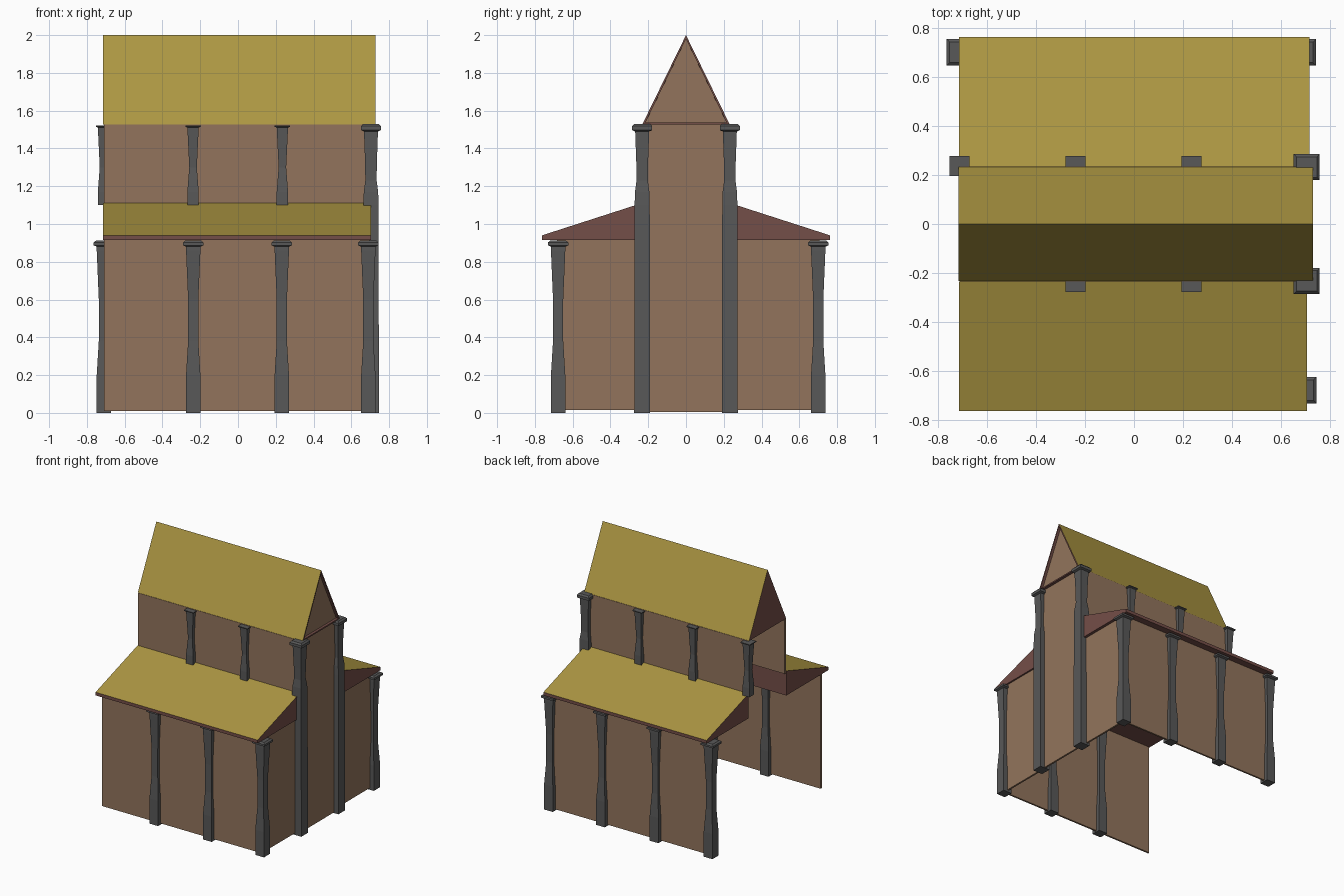
import bpy, bmesh

if "Cube" in bpy.data.objects:
    bpy.data.objects.remove(bpy.data.objects["Cube"])


def material(name, rgb):
    m = bpy.data.materials.new(name)
    m.diffuse_color = [((c / 255 + 0.055) / 1.055) ** 2.4 for c in rgb] + [1]
    m.use_nodes = True
    m.node_tree.nodes["Principled BSDF"].inputs["Base Color"].default_value = m.diffuse_color
    return m


WALL = material("wall_plaster", (146, 116, 92))
ROOF = material("roof_tiles", (172, 150, 66))
TRIM = material("roof_trim", (116, 78, 72))
STONE = material("column_stone", (88, 88, 88))


def finish(bm, name, mats):
    bmesh.ops.recalc_face_normals(bm, faces=bm.faces[:])
    me = bpy.data.meshes.new(name)
    bm.to_mesh(me)
    bm.free()
    for m in mats:
        me.materials.append(m)
    ob = bpy.data.objects.new(name, me)
    bpy.context.collection.objects.link(ob)
    return ob


# thin wall panel spanning min and max corners
def wall(name, lo, hi):
    bm = bmesh.new()
    bmesh.ops.create_cube(bm, size=1)
    for v in bm.verts:
        v.co = [(lo[i] + hi[i]) / 2 + v.co[i] * (hi[i] - lo[i]) for i in range(3)]
    finish(bm, name, [WALL])


# roof prism along x from a (y, z) section; slopes tiled, other faces trim
def roof(name, section, x0, x1, gable=False):
    bm = bmesh.new()
    a, b = [[bm.verts.new((x, y, z)) for y, z in section] for x in (x0, x1)]
    n = len(section)
    bm.faces.new(a)
    end = bm.faces.new(b)
    for i in range(n):
        j = (i + 1) % n
        bm.faces.new((a[i], a[j], b[j], b[i]))
    bmesh.ops.recalc_face_normals(bm, faces=bm.faces[:])
    for f in bm.faces:
        f.material_index = 0 if f.normal.z > 0.1 else 1
    if gable:  # recessed plaster panel framed by trim
        bmesh.ops.inset_region(bm, faces=[end], thickness=0.02)
        bmesh.ops.inset_region(bm, faces=[end], thickness=0.0005, depth=-0.02)
        end.material_index = 2
    finish(bm, name, [ROOF, TRIM, WALL])


# square column from a (half width, z) profile
def column(name, x, y, profile):
    bm = bmesh.new()
    rings = [[bm.verts.new((x + sx * h, y + sy * h, z))
              for sx, sy in ((-1, -1), (1, -1), (1, 1), (-1, 1))] for h, z in profile]
    for r, s in zip(rings, rings[1:]):
        for i in range(4):
            j = (i + 1) % 4
            bm.faces.new((r[i], r[j], s[j], s[i]))
    bm.faces.new(rings[0])
    bm.faces.new(rings[-1])
    finish(bm, name, [STONE])


AISLE = [(.038, 0), (.038, .2), (.027, .38), (.027, .6), (.038, .86), (.038, .88),
         (.054, .887), (.054, .902), (.042, .912)]
NAVE = [(.042, 0), (.04, 1.1), (.038, 1.17), (.03, 1.23), (.031, 1.32), (.037, 1.49),
        (.053, 1.497), (.053, 1.518), (.042, 1.53)]
UPPER = [(.03, 1.1), (.03, 1.17), (.02, 1.3), (.029, 1.49), (.03, 1.51), (.041, 1.515), (.041, 1.522)]

# outer side walls, clerestory walls and aisle roofs
T = 0.007
for side, s, yw, xr in (("front", -1, -.677, .705), ("back", 1, .70, .715)):
    wall(side + "_aisle_wall", (-.71, yw - T, .01), (.695, yw + T, .92))
    yc = s * .228
    wall(side + "_clerestory_wall", (-.71, yc - T, 1.09), (.705, yc + T, 1.526))
    roof(side + "_aisle_roof",
         [(s * .762, .915), (s * .762, .94), (s * .235, 1.11), (s * .235, .915)], -.714, xr)
    y0, y1 = sorted((s * .22, yw))
    wall(side + "_aisle_end_wall", (.685 - T, y0, .015), (.685 + T, y1, .92))

# nave end wall and main gabled roof
wall("nave_end_wall", (.70 - T, -.23, .005), (.70 + T, .23, 1.526))
roof("nave_roof", [(-.232, 1.526), (0, 2), (.232, 1.526)], -.715, .729, gable=True)

# columns; the open front-left corner has none
for x in (-.237, .232, .69):
    column("front_aisle_column", x, -.677, AISLE)
for x in (-.71, -.237, .232, .688):
    column("back_aisle_column", x, .70, AISLE)
for s in (-1, 1):
    column("nave_corner_column", .704, s * .232, NAVE)
    for x in (-.238, .235):
        column("clerestory_column", x, s * .237, UPPER)
column("clerestory_column", -.712, .237, UPPER)
